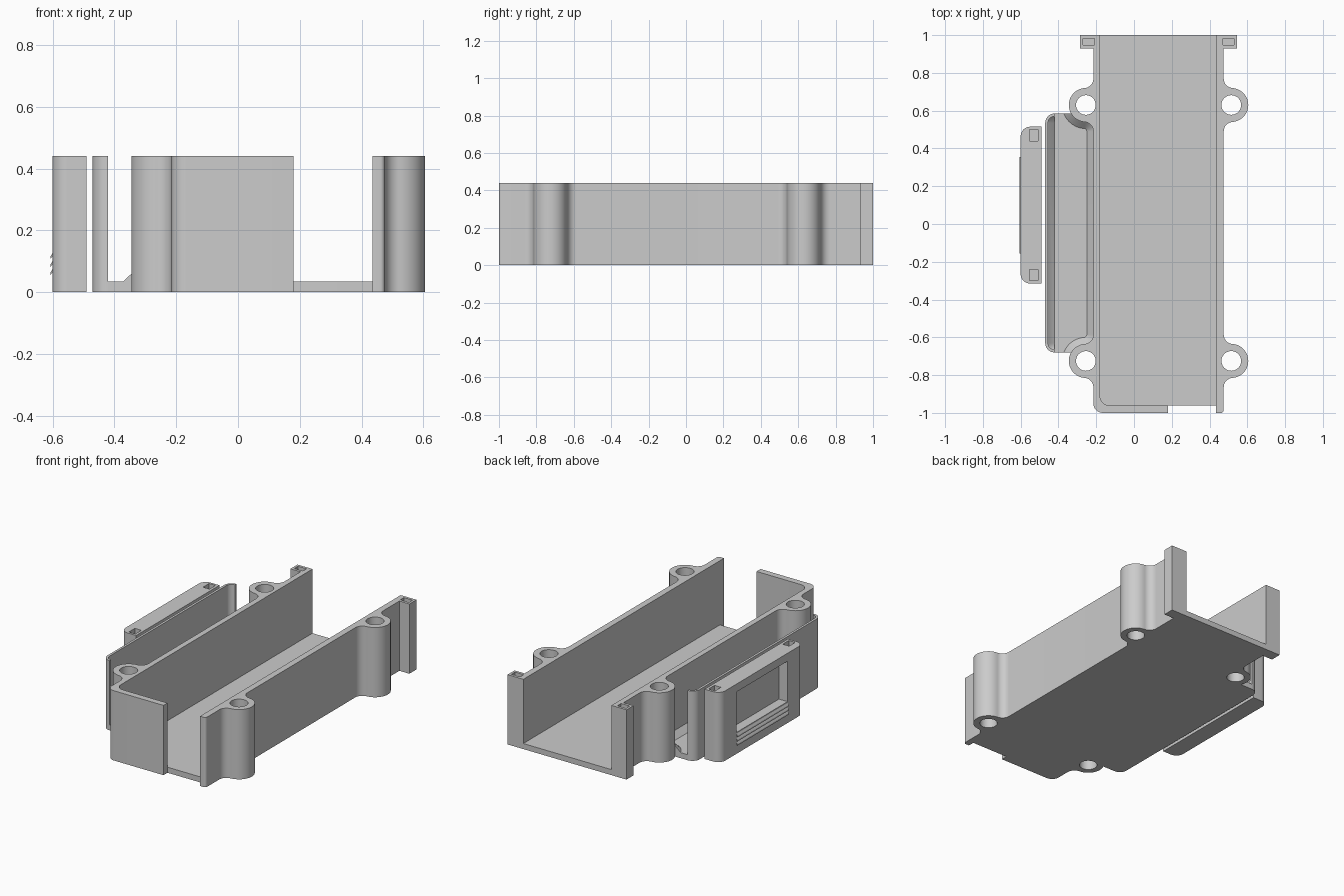
import bpy, bmesh, math
from mathutils import Vector

if "Cube" in bpy.data.objects:
    bpy.data.objects.remove(bpy.data.objects["Cube"])

H, FLOOR, CH = 0.44, 0.035, 0.035      # wall height, floor thickness, inner chamfer
WALL, BOSS_X, BOSS_R, FIL = -0.215, -0.255, 0.09, 0.05
BOSS_Y = (-0.725, 0.63)
MID = 0.13                             # symmetry line of the main channel

grey = bpy.data.materials.new("plain grey")
grey.diffuse_color = (0.6, 0.6, 0.6, 1)
grey.use_nodes = True
grey.node_tree.nodes["Principled BSDF"].inputs["Base Color"].default_value = grey.diffuse_color


def arc(cx, cy, r, a0, a1, n=14):
    return [(cx + r * math.cos(math.radians(a0 + (a1 - a0) * i / n)),
             cy + r * math.sin(math.radians(a0 + (a1 - a0) * i / n))) for i in range(n + 1)]


def flank(yc, sgn, off=0.0, start=180):
    """Half a screw boss outline, running through its fillet into the wall."""
    fx = WALL - FIL
    dy = math.sqrt((BOSS_R + FIL) ** 2 - (fx - BOSS_X) ** 2)
    phi = math.degrees(math.atan2(dy, fx - BOSS_X))
    pts = arc(BOSS_X, 0, BOSS_R + off, start, phi) + arc(fx, dy, FIL - off, phi - 180, 0)[1 if off == 0 else 0:]
    return [(x, yc + sgn * y) for x, y in pts]


def boss_side():
    pts = []
    for yc in BOSS_Y:
        pts += flank(yc, -1)[::-1] + flank(yc, 1)[1:]
    return pts


def finish(name, bm):
    bmesh.ops.remove_doubles(bm, verts=bm.verts, dist=1e-5)
    bmesh.ops.recalc_face_normals(bm, faces=bm.faces)
    me = bpy.data.meshes.new(name)
    bm.to_mesh(me)
    bm.free()
    me.materials.append(grey)
    ob = bpy.data.objects.new(name, me)
    bpy.context.collection.objects.link(ob)
    return ob


def prism(name, pts, z0, z1):
    bm = bmesh.new()
    f = bm.faces.new([bm.verts.new((x, y, z0)) for x, y in pts])
    up = bmesh.ops.extrude_face_region(bm, geom=[f])["geom"]
    bmesh.ops.translate(bm, vec=(0, 0, z1 - z0),
                        verts=[v for v in up if isinstance(v, bmesh.types.BMVert)])
    return finish(name, bm)


def rect(x0, x1, y0, y1):
    return [(x0, y0), (x1, y0), (x1, y1), (x0, y1)]


def cut(ob, pts, z0, z1):
    tool = prism("cutter", pts, z0, z1)
    tool.hide_render = True
    m = ob.modifiers.new("cut", 'BOOLEAN')
    m.operation, m.solver, m.object = 'DIFFERENCE', 'EXACT', tool
    bpy.context.view_layer.objects.active = ob
    bpy.ops.object.modifier_apply(modifier=m.name)
    bpy.data.objects.remove(tool)


def chamfer(name, upper, lower, clip=None):
    """Triangular strip filling the corner between a wall and the floor."""
    bm = bmesh.new()
    rows = [[bm.verts.new((x, y, z)) for x, y in p]
            for p, z in ((upper, FLOOR + CH), (lower, FLOOR), (upper, FLOOR))]
    for k in range(3):
        a, b = rows[k], rows[(k + 1) % 3]
        for i in range(len(a) - 1):
            bm.faces.new((a[i], a[i + 1], b[i + 1], b[i]))
    bmesh.ops.remove_doubles(bm, verts=bm.verts, dist=1e-5)
    for y, n in (clip or ()):
        bmesh.ops.bisect_plane(bm, geom=bm.verts[:] + bm.edges[:] + bm.faces[:],
                               plane_co=Vector((0, y, 0)), plane_no=Vector((0, n, 0)),
                               clear_outer=True)
    bmesh.ops.holes_fill(bm, edges=[e for e in bm.edges if e.is_boundary])
    return finish(name, bm)


# left wall with rounded front corner, front wall, bosses and rear tab
inner_corner = arc(-0.13, -0.91, 0.05, 180, 270)
left = prism("left_and_front_wall",
             [(0.18, -1)] + arc(-0.165, -0.95, 0.05, 270, 180) + boss_side()
             + [(WALL, 0.93), (-0.285, 0.93), (-0.285, 1), (-0.18, 1)]
             + inner_corner + [(0.18, -0.96)], 0, H)

# right wall, mirrored bosses and tab
right = prism("right_wall",
              [(0.435, -1)] + arc(0.46, -0.985, 0.015, 270, 360, 5)
              + [(2 * MID - x, y) for x, y in boss_side()]
              + [(0.475, 0.93), (0.545, 0.93), (0.545, 1), (0.435, 1)], 0, H)

# screw holes and tab slots
for ob, m in ((left, 1), (right, -1)):
    cx = MID + m * (BOSS_X - MID)
    for yc in BOSS_Y:
        cut(ob, arc(cx, yc, 0.052, 0, 360, 40)[:-1], -0.1, H + 0.1)
    sx = MID + m * (-0.24 - MID)
    cut(ob, rect(sx - 0.03, sx + 0.03, 0.947, 0.983), H - 0.1, H + 0.1)

# main channel floor
prism("channel_floor", inner_corner + [(0.435, -0.96), (0.435, 1), (-0.18, 1)], 0, FLOOR)

# side tray: thin outer wall, floor and inner chamfers
TX, T0, T1 = -0.42, -0.63, 0.535


def tray_edge(r):
    return arc(TX, T1, r, 90, 180) + arc(TX, T0, r, 180, 270)


prism("tray_wall", tray_edge(0.05) + tray_edge(0.035)[::-1], 0, H)
prism("tray_floor",
      [(TX, T1 + 0.05)] + tray_edge(0.035) + [(TX, T0 - 0.05)]
      + flank(BOSS_Y[0], 1, start=150) + flank(BOSS_Y[1], -1, start=150)[::-1], 0, FLOOR)
chamfer("tray_wall_chamfer", tray_edge(0.035), tray_edge(0))


def inner_edge(off):
    return flank(BOSS_Y[0], 1, off) + flank(BOSS_Y[1], -1, off)[::-1]


# keep both edge paths the same length by using a tiny offset on the upper one
chamfer("tray_boss_chamfer", inner_edge(1e-6), inner_edge(CH),
        ((T1 + 0.05, 1), (T0 - 0.05, -1)))

# separate side panel with rounded outer corners, window recess and top slots
panel = prism("side_panel",
              [(-0.49, 0.515)] + arc(-0.55, 0.465, 0.05, 90, 180)
              + arc(-0.55, -0.265, 0.05, 180, 270) + [(-0.49, -0.315)], 0, H)
cut(panel, rect(-0.7, -0.54, -0.155, 0.355), 0.135, 0.39)
for y in (-0.27, 0.47):
    cut(panel, rect(-0.552, -0.507, y - 0.03, y + 0.03), H - 0.1, H + 0.1)

# slanted louvres below the window
for i in range(3):
    z = 0.054 + 0.026 * i
    bm = bmesh.new()
    prof = [(-0.607, z), (-0.607, z + 0.009), (-0.599, z + 0.022), (-0.599, z + 0.013)]
    a, b = [[bm.verts.new((x, y, zz)) for x, zz in prof] for y in (-0.155, 0.355)]
    bm.faces.new(a)
    bm.faces.new(b)
    for k in range(4):
        bm.faces.new((a[k], a[(k + 1) % 4], b[(k + 1) % 4], b[k]))
    finish("louvre_%d" % (i + 1), bm)

# smooth curved walls, sharp edges
bpy.ops.object.select_all(action='DESELECT')
for ob in bpy.context.scene.objects:
    ob.select_set(True)
    bpy.context.view_layer.objects.active = ob
bpy.ops.object.shade_smooth_by_angle(angle=math.radians(30))
